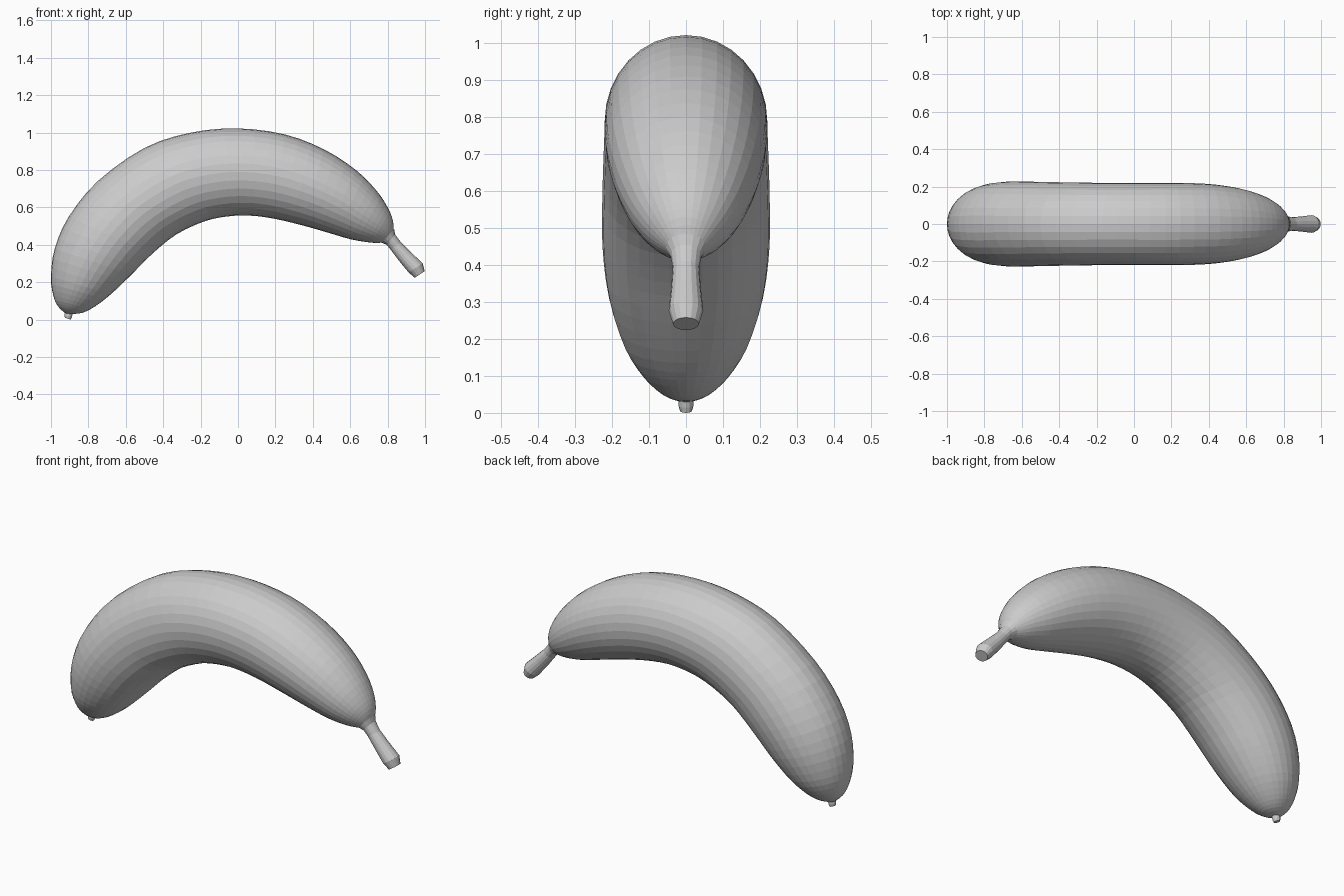
import bpy, bmesh, math
from mathutils import Vector


def smooth_path(keys, steps):
    """Catmull-Rom interpolation of ring parameters."""
    k = [keys[0]] + keys + [keys[-1]]
    out = []
    for i in range(1, len(k) - 2):
        for s in range(steps):
            t = s / steps
            out.append([0.5 * (2 * b + (c - a) * t + (2 * a - 5 * b + 4 * c - d) * t * t
                               + (3 * b - a - 3 * c + d) * t ** 3)
                        for a, b, c, d in zip(*k[i - 1:i + 3])])
    return out + [list(keys[-1])]


def loft(name, rings, sides):
    """Skin ellipses given as outer x, z, inner x, z and half width in y."""
    bm = bmesh.new()
    loops = []
    for ox, oz, ix, iz, w in rings:
        mid = Vector(((ox + ix) / 2, 0, (oz + iz) / 2))
        up = Vector((ox, 0, oz)) - mid
        loops.append([bm.verts.new(mid + up * math.cos(a) + Vector((0, w * math.sin(a), 0)))
                      for a in (2 * math.pi * j / sides for j in range(sides))])
    for p, q in zip(loops, loops[1:]):
        for j in range(sides):
            n = (j + 1) % sides
            bm.faces.new((p[j], p[n], q[n], q[j]))
    bm.faces.new(loops[0][::-1])
    bm.faces.new(loops[-1])
    bmesh.ops.recalc_face_normals(bm, faces=bm.faces)
    mesh = bpy.data.meshes.new(name)
    bm.to_mesh(mesh)
    bm.free()
    ob = bpy.data.objects.new(name, mesh)
    bpy.context.collection.objects.link(ob)
    return ob


# curved fruit body, from blossom end to stem end
body = [
    (-0.92, 0.031, -0.885, 0.030, 0.018),
    (-0.962, 0.070, -0.83, 0.037, 0.065),
    (-0.988, 0.13, -0.765, 0.070, 0.115),
    (-1.0, 0.23, -0.68, 0.135, 0.167),
    (-0.98, 0.38, -0.57, 0.24, 0.208),
    (-0.905, 0.55, -0.46, 0.35, 0.226),
    (-0.75, 0.74, -0.33, 0.455, 0.226),
    (-0.50, 0.918, -0.18, 0.525, 0.222),
    (-0.25, 1.0, -0.06, 0.551, 0.22),
    (0.0, 1.022, 0.06, 0.556, 0.22),
    (0.25, 0.99, 0.19, 0.54, 0.22),
    (0.46, 0.91, 0.34, 0.505, 0.214),
    (0.63, 0.80, 0.48, 0.465, 0.192),
    (0.74, 0.69, 0.60, 0.430, 0.157),
    (0.80, 0.60, 0.69, 0.414, 0.117),
    (0.828, 0.53, 0.745, 0.410, 0.078),
    (0.832, 0.47, 0.785, 0.414, 0.045),
]
loft("fruit_body", smooth_path(body, 3), 32)

# stem with flared base and bevelled cut end
stem = [
    (0.835, 0.485, 0.765, 0.412, 0.055),
    (0.84, 0.455, 0.795, 0.40, 0.042),
    (0.872, 0.412, 0.815, 0.375, 0.036),
    (0.925, 0.360, 0.86, 0.315, 0.040),
    (0.988, 0.300, 0.912, 0.252, 0.047),
    (0.998, 0.258, 0.945, 0.224, 0.035),
]
loft("stem", stem, 16)

# small blossom nub underneath the lower end
nub = [
    (-0.925, 0.05, -0.88, 0.045, 0.020),
    (-0.927, 0.022, -0.888, 0.014, 0.020),
    (-0.926, 0.010, -0.894, 0.000, 0.016),
]
loft("blossom_nub", nub, 12)
